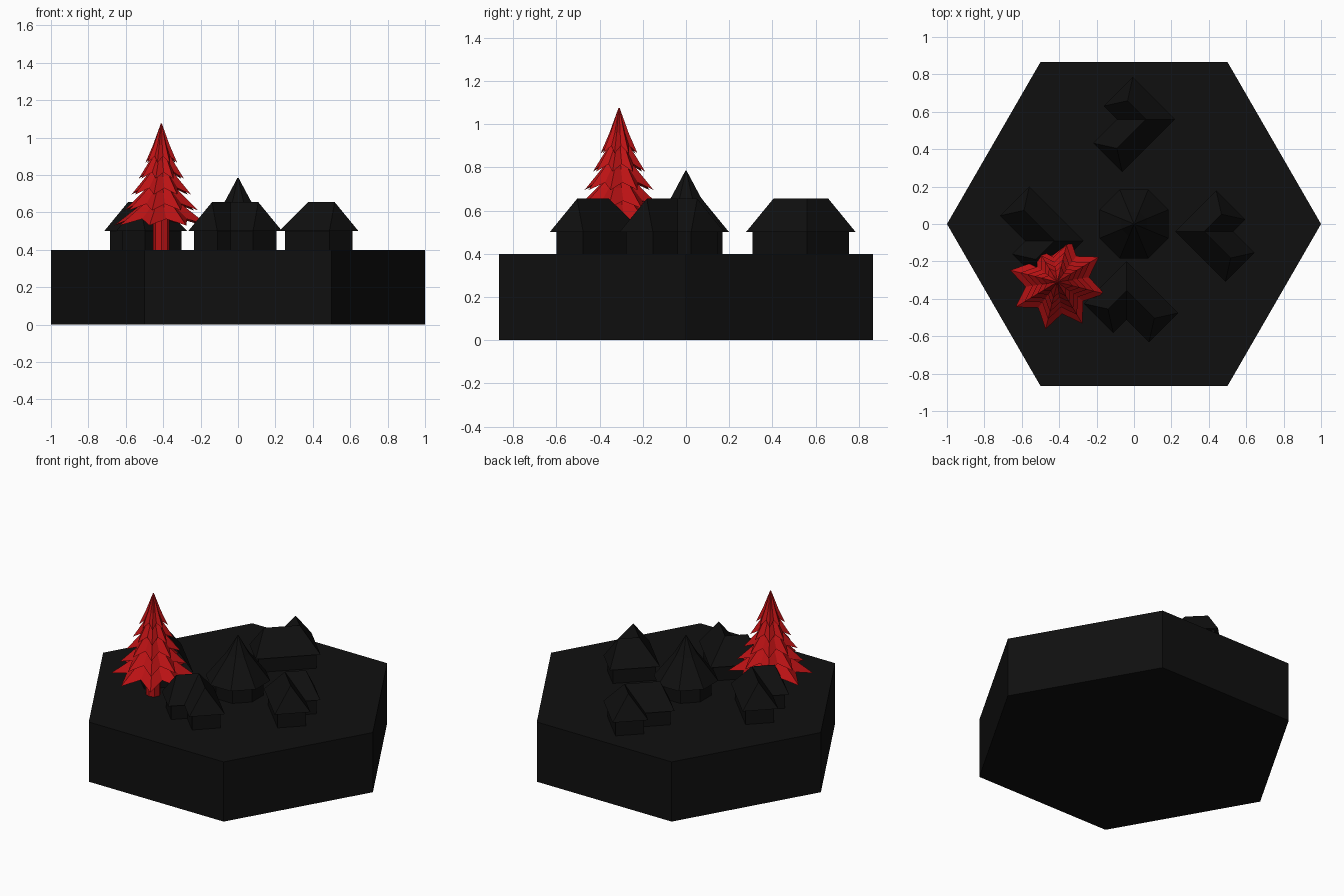
import bpy, bmesh
from math import sin, cos, pi, radians
from mathutils import Matrix

cube = bpy.data.objects.get("Cube")
if cube:
    bpy.data.objects.remove(cube, do_unlink=True)


def material(name, color):
    m = bpy.data.materials.new(name)
    m.use_nodes = True
    m.diffuse_color = color
    m.node_tree.nodes["Principled BSDF"].inputs["Base Color"].default_value = color
    return m


BLACK = material("black", (0.005, 0.005, 0.005, 1))
RED = material("red", (0.5, 0.006, 0.007, 1))


def finish(name, bm, mat, loc=(0, 0, 0), turn=0):
    bmesh.ops.recalc_face_normals(bm, faces=bm.faces)
    mesh = bpy.data.meshes.new(name)
    bm.to_mesh(mesh)
    bm.free()
    mesh.materials.append(mat)
    ob = bpy.data.objects.new(name, mesh)
    ob.matrix_world = Matrix.Translation(loc) @ Matrix.Rotation(turn, 4, 'Z')
    bpy.context.collection.objects.link(ob)
    return ob


def prism(bm, outline, z0, z1):
    face = bm.faces.new([bm.verts.new((x, y, z0)) for x, y in outline])
    top = bmesh.ops.extrude_face_region(bm, geom=[face])["geom"]
    verts = [v for v in top if isinstance(v, bmesh.types.BMVert)]
    bmesh.ops.translate(bm, verts=verts, vec=(0, 0, z1 - z0))


def ring(sides, r, phase=0):
    return [(r * cos(phase + 2 * pi * i / sides), r * sin(phase + 2 * pi * i / sides))
            for i in range(sides)]


def loft(bm, rings):
    """Bridge rings of equal vertex count and cap both ends."""
    loops = [[bm.verts.new(p) for p in pts] for pts in rings]
    n = len(loops[0])
    for a, b in zip(loops, loops[1:]):
        for i in range(n):
            j = (i + 1) % n
            bm.faces.new((a[i], a[j], b[j], b[i]))
    bm.faces.new(loops[0])
    bm.faces.new(loops[-1])


# Hexagonal ground tile
GROUND, EAVE, RIDGE = 0.4, 0.5, 0.655
bm = bmesh.new()
prism(bm, ring(6, 1), 0, GROUND)
finish("hexagon_base", bm, BLACK)


# L-shaped house: outer corner, direction it opens towards, two wing lengths
def l_outline(p, q, w, inset):
    a, b = inset, w - inset
    return [(a, a), (p - a, a), (p - a, b), (b, b), (b, q - a), (a, q - a)]


def house(name, x, y, heading, left, right, w=0.22, hip=0.07):
    turn = radians(heading - 45)
    bm = bmesh.new()
    prism(bm, l_outline(right, left, w, 0.022), GROUND, EAVE)
    finish(name + "_walls", bm, BLACK, (x, y, 0), turn)
    bm = bmesh.new()
    e = [bm.verts.new((px, py, EAVE)) for px, py in l_outline(right, left, w, 0)]
    h = w / 2
    tip_r, mid, tip_l = [bm.verts.new((px, py, RIDGE))
                         for px, py in ((right - hip, h), (h, h), (h, left - hip))]
    for f in ((e[0], e[1], tip_r, mid), (e[1], e[2], tip_r), (e[2], e[3], mid, tip_r),
              (e[3], e[4], tip_l, mid), (e[4], e[5], tip_l), (e[5], e[0], mid, tip_l), e):
        bm.faces.new(f)
    finish(name + "_roof", bm, BLACK, (x, y, 0), turn)


house("back_house", 0.22, 0.56, 180, 0.40, 0.32)
house("left_side_house", 0.22, -0.04, 0, 0.31, 0.38)
house("front_house", -0.04, -0.2, -90, 0.39, 0.32)
house("right_side_house", -0.27, -0.09, 180, 0.32, 0.41)

# Central round building with a pointed roof
bm = bmesh.new()
prism(bm, ring(8, 0.16, pi / 8), GROUND, EAVE)
finish("central_hall_walls", bm, BLACK)
bm = bmesh.new()
loft(bm, [[(x, y, z) for x, y in ring(8, r, pi / 8)]
          for r, z in ((0.2, EAVE), (0.072, 0.665), (0.003, 0.785))])
finish("central_hall_roof", bm, BLACK)

# Tree: trunk and drooping star-shaped tiers
TREE = (-0.41, -0.31, 0)
bm = bmesh.new()
prism(bm, ring(8, 0.045), GROUND, 0.6)
finish("tree_trunk", bm, RED, TREE)


def star(r_tip, z_tip, r_notch, z_notch):
    pts = []
    for i in range(16):
        r, z = (r_notch, z_notch) if i % 2 else (r_tip, z_tip)
        a = radians(31) + i * pi / 8
        pts.append((r * cos(a), r * sin(a), z))
    return pts


tiers = ((0.26, 0.53), (0.205, 0.61), (0.165, 0.695), (0.125, 0.78), (0.088, 0.865))
for i, (r, z) in enumerate(tiers):
    top = 1.075 if i == len(tiers) - 1 else z + 0.2
    bm = bmesh.new()
    loft(bm, [star(r * 0.3, z + 0.07, r * 0.25, z + 0.07),
              star(r, z, r * 0.66, z + 0.035),
              star(r * 0.52, z + 0.095, r * 0.38, z + 0.095),
              star(0.003, top, 0.002, top)])
    finish("tree_tier_%d" % (i + 1), bm, RED, TREE)
